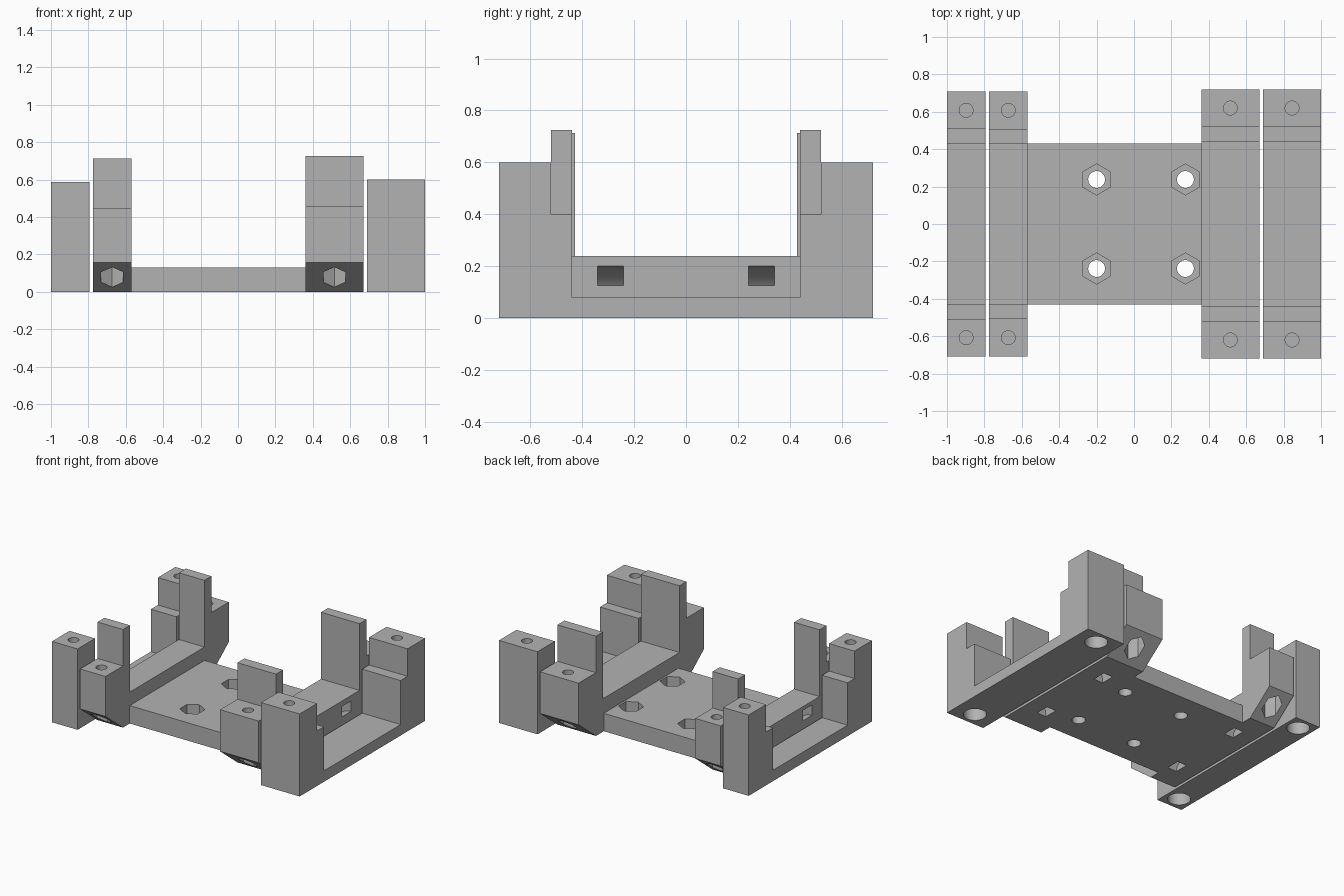
import bpy
import bmesh
import math
from mathutils import Vector

if "Cube" in bpy.data.objects:
    bpy.data.objects.remove(bpy.data.objects["Cube"], do_unlink=True)

grey = bpy.data.materials.new("plain_grey")
grey.use_nodes = True
COLOUR = (0.45, 0.45, 0.45, 1)
grey.diffuse_color = COLOUR
grey.node_tree.nodes["Principled BSDF"].inputs["Base Color"].default_value = COLOUR


def prism(name, points, sweep):
    """Extrude a closed 3D outline along the sweep vector."""
    bm = bmesh.new()
    face = bm.faces.new([bm.verts.new(p) for p in points])
    grown = bmesh.ops.extrude_face_region(bm, geom=[face], use_keep_orig=True)
    moved = [g for g in grown["geom"] if isinstance(g, bmesh.types.BMVert)]
    bmesh.ops.translate(bm, verts=moved, vec=Vector(sweep))
    bmesh.ops.recalc_face_normals(bm, faces=bm.faces)
    mesh = bpy.data.meshes.new(name)
    bm.to_mesh(mesh)
    bm.free()
    mesh.materials.append(grey)
    obj = bpy.data.objects.new(name, mesh)
    bpy.context.collection.objects.link(obj)
    return obj


def symmetric_prism(name, half, x0, x1):
    """Mirror a half profile (y, z) across y = 0 and sweep it along x."""
    outline = half + [(-y, z) for y, z in reversed(half)]
    return prism(name, [(x0, y, z) for y, z in outline], (x1 - x0, 0, 0))


def bore(x, y, z0, z1, radius, sides=32):
    """Upright cutter; one corner points along +y."""
    ring = [math.tau * i / sides for i in range(sides)]
    return prism("bore_cutter", [(x + radius * math.sin(a), y + radius * math.cos(a), z0)
                                 for a in ring], (0, 0, z1 - z0))


def tie_slot(x, y, side):
    """Curved tie channel running from the underside to the outer face."""
    angles = [math.radians(-12 + 6 * i) for i in range(20)]
    arc = [(0.2, a) for a in angles] + [(0.125, a) for a in reversed(angles)]
    return prism("slot_cutter", [(x - side * r * math.cos(a), y - 0.05, r * math.sin(a))
                                 for r, a in arc], (0, 0.1, 0))


def cut(obj, cutters):
    bpy.context.view_layer.objects.active = obj
    for cutter in cutters:
        mod = obj.modifiers.new("cut", 'BOOLEAN')
        mod.operation = 'DIFFERENCE'
        mod.solver = 'EXACT'
        mod.object = cutter
        bpy.ops.object.modifier_apply(modifier=mod.name)
        bpy.data.objects.remove(cutter, do_unlink=True)
    bpy.ops.object.select_all(action='DESELECT')
    obj.select_set(True)
    bpy.ops.object.shade_smooth_by_angle(angle=math.radians(25))


# Base plate with four through holes and hexagonal nut pockets
plate = symmetric_prism("base_plate", [(0.43, 0), (0.43, 0.13)], -0.57, 0.36)
cutters = []
for x in (-0.2, 0.275):
    for y in (-0.238, 0.238):
        cutters += [bore(x, y, -0.05, 0.2, 0.045), bore(x, y, 0.06, 0.2, 0.083, 6)]
cut(plate, cutters)

# Cradles and clamps: side, cradle x range, clamp x range, outer y, height shift
for label, side, cradle_x, clamp_x, outer, shift in (
        ("right", -1, (-0.775, -0.57), (-1, -0.795), 0.708, -0.012),
        ("left", 1, (0.36, 0.67), (0.69, 1), 0.72, 0)):
    mid, inner = outer - 0.2, outer - 0.28
    hole_y = outer - 0.1

    # Cradle: cross bar, tall posts, bolt blocks with sloped undersides
    cradle = symmetric_prism(label + "_cradle", [
        (mid, 0), (outer, 0.157), (outer, 0.46 + shift), (mid, 0.46 + shift),
        (mid, 0.725 + shift), (inner, 0.725 + shift), (inner, 0.24 + shift)], *cradle_x)
    x = sum(cradle_x) / 2
    face_x = cradle_x[1] if side > 0 else cradle_x[0]
    cutters = []
    for s in (-1, 1):
        cutters += [bore(x, s * hole_y, 0.24, 0.6, 0.037),
                    bore(x, s * hole_y, -0.05, 0.21, 0.068, 6),
                    tie_slot(face_x, s * 0.29, side)]
    cut(cradle, cutters)

    # Outer clamp: stepped U with blind bolt holes and counterbores below
    clamp = symmetric_prism(label + "_clamp", [
        (outer, 0), (outer, 0.6 + shift), (mid, 0.6 + shift), (mid, 0.4 + shift),
        (inner, 0.4 + shift), (inner, 0.08)], *clamp_x)
    x = sum(clamp_x) / 2
    cutters = []
    for s in (-1, 1):
        cutters += [bore(x, s * hole_y, 0.15, 0.7, 0.037),
                    bore(x, s * hole_y, -0.05, 0.12, 0.076)]
    cut(clamp, cutters)
